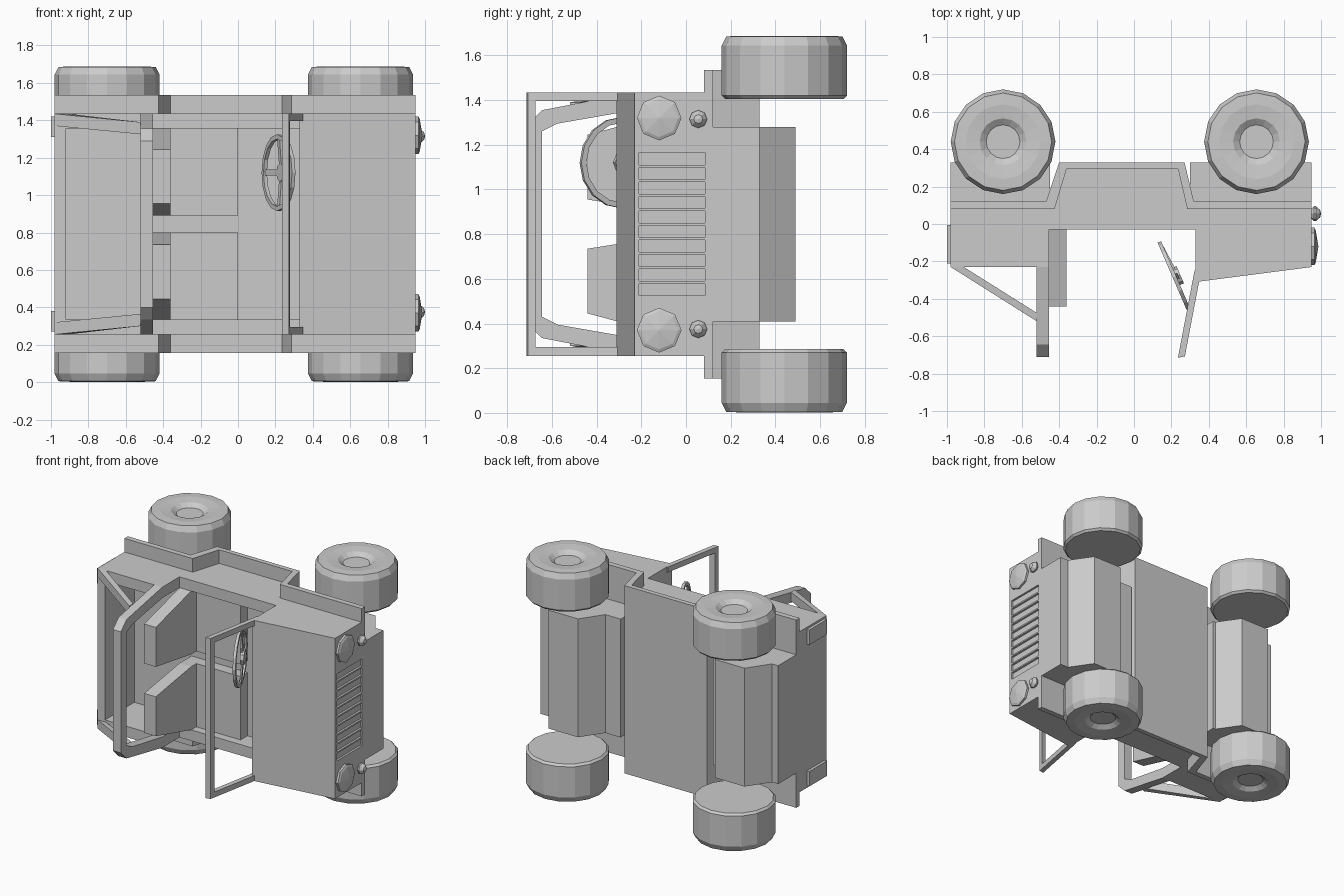
import bpy, bmesh, math
from mathutils import Vector, Matrix

if "Cube" in bpy.data.objects:
    bpy.data.objects.remove(bpy.data.objects["Cube"])

MID = 0.845  # the car lies on its side: length on x, roof towards -y, width on z


def finish(bm, name, mirror=False):
    if mirror:
        dup = bmesh.ops.duplicate(bm, geom=bm.verts[:] + bm.edges[:] + bm.faces[:])["geom"]
        for v in dup:
            if isinstance(v, bmesh.types.BMVert):
                v.co.z = 2 * MID - v.co.z
    bmesh.ops.recalc_face_normals(bm, faces=bm.faces[:])
    me = bpy.data.meshes.new(name)
    bm.to_mesh(me)
    bm.free()
    ob = bpy.data.objects.new(name, me)
    bpy.context.collection.objects.link(ob)
    return ob


def add_prism(bm, loop, vec):
    a = [bm.verts.new(p) for p in loop]
    b = [bm.verts.new(Vector(p) + Vector(vec)) for p in loop]
    n = len(a)
    bm.faces.new(a)
    bm.faces.new(b[::-1])
    for i in range(n):
        j = (i + 1) % n
        bm.faces.new((a[i], b[i], b[j], a[j]))


def prism(name, loop, vec, mirror=False):
    bm = bmesh.new()
    add_prism(bm, loop, vec)
    return finish(bm, name, mirror)


def side(name, pts, z0, z1, mirror=False):
    return prism(name, [(x, y, z0) for x, y in pts], (0, 0, z1 - z0), mirror)


def box(name, x0, x1, y0, y1, z0, z1, mirror=False):
    return side(name, [(x0, y0), (x1, y0), (x1, y1), (x0, y1)], z0, z1, mirror)


def lathe(name, prof, centre, axis, n, mirror=False, closed=False, turn=0):
    """Spin (radius, height) points about an axis through centre."""
    bm = bmesh.new()
    vs = [bm.verts.new((r, 0, h)) for r, h in prof]
    es = [bm.edges.new(p) for p in zip(vs, vs[1:])]
    if closed:
        es.append(bm.edges.new((vs[-1], vs[0])))
    bmesh.ops.spin(bm, geom=vs + es, cent=(0, 0, 0), axis=(0, 0, 1),
                   angle=2 * math.pi, steps=n, use_duplicate=False)
    bmesh.ops.remove_doubles(bm, verts=bm.verts[:], dist=0.0005)
    rot = Vector(axis).to_track_quat('Z', 'Y').to_matrix().to_4x4()
    bm.transform(Matrix.Translation(centre) @ rot @ Matrix.Rotation(turn, 4, 'Z'))
    return finish(bm, name, mirror)


# Tub: side walls, floor and tailgate
side("tub_side", [(-.98, -.23), (-.455, -.23), (-.455, -.03), (.33, -.03),
                  (.33, .12), (-.98, .12)], .255, .335, True)
box("tub_floor", -.98, .33, .11, .12, .335, 2 * MID - .335)
box("tailgate", -.98, -.92, -.23, .11, .335, 2 * MID - .335)
side("underbody_middle", [(-.47, .12), (.32, .12), (.27, .33), (-.40, .33)], .255, 2 * MID - .255)
box("underbody_front", .30, .95, .12, .33, .41, 1.28)
box("underbody_rear", -.98, -.45, .12, .33, .41, 1.28)

# Hood block with recessed grille slots
hood = side("hood", [(.33, -.31), (.95, -.23), (.95, .12), (.33, .12)], .255, 2 * MID - .255)
bm = bmesh.new()
for i in range(10):
    z = MID + (i - 4.5) * .065
    add_prism(bm, [(.935, -.21, z - .027), (.935, .085, z - .027),
                   (.935, .085, z + .027), (.935, -.21, z + .027)], (.05, 0, 0))
slots = finish(bm, "grille_slot_cutter")
slots.hide_render = True
slots.display_type = 'WIRE'
cut = hood.modifiers.new("grille_slots", 'BOOLEAN')
cut.operation = 'DIFFERENCE'
cut.solver = 'EXACT'
cut.object = slots

# Fender flares running into the sills
side("fender", [(-.98, .08), (-.425, .08), (-.36, .295), (.235, .295), (.285, .08), (.95, .08),
                (.95, .12), (.32, .12), (.27, .33), (-.40, .33), (-.47, .12), (-.98, .12)],
     .155, .255, True)

# Axle housings and wheels
for end, cx in (("rear", -.70), ("front", .655)):
    side(end + "_axle_housing", [(cx - .23, .33), (cx + .23, .33), (cx + .12, .49),
                                 (cx - .12, .49)], .41, 1.28)
    lathe(end + "_wheel", [(0, 0), (.265, 0), (.28, .015), (.28, .24), (.26, .28), (.20, .283),
                           (.125, .275), (.09, .25), (0, .25)],
          (cx, .44, .285), (0, 0, -1), 16, True)

# Lights
lathe("headlight", [(.10, 0), (.10, .015), (.085, .022), (0, .036)],
      (.95, -.12, 1.32), (1, 0, 0), 8, True)
lathe("indicator", [(.028, 0), (.04, .012), (.04, .022), (.02, .045), (0, .05)],
      (.95, .055, 1.315), (1, 0, 0), 8, True)
box("taillight", -1.0, -.98, -.21, -.005, 1.31, 1.42, True)

# Seats
box("seat_cushion", -.455, 0, .03, .11, .335, .80, True)
prism("seat_back", [(-.455, .11, .335), (-.455, -.03, .335), (-.455, -.44, .445),
                    (-.455, -.44, .735), (-.455, -.03, .80), (-.455, .11, .80)],
      (.095, 0, 0), True)

# Roll bar and its rear struts
outer = [(-.23, .255), (-.645, .335), (-.71, .40)]
inner = [(-.23, .335), (-.575, .395), (-.645, .43)]
flip = lambda pts: [(y, 2 * MID - z) for y, z in pts]
arch = outer + flip(outer)[::-1] + flip(inner) + inner[::-1]
prism("roll_bar", [(-.52, y, z) for y, z in arch], (.065, 0, 0))
prism("roll_bar_strut", [(-.98, -.23, .255), (-.91, -.23, .255), (-.52, -.475, .30),
                         (-.52, -.52, .30)], (0, 0, .065), True)

# Windshield frame, leaning back
lean = lambda y: .235 + (y + .715) * .19
frame = [(-.25, .255), (-.715, .255), (-.715, 2 * MID - .255), (-.25, 2 * MID - .255),
         (-.25, 2 * MID - .295), (-.68, 2 * MID - .295), (-.68, .295), (-.25, .295)]
prism("windshield_frame", [(lean(y), y, z) for y, z in frame], (.037, .007, 0))

# Steering wheel: rim, hub and three spokes
centre = Vector((.215, -.285, 1.12))
axis = Vector((.37, .16, 0)).normalized()
lathe("steering_rim", [(.205, -.008), (.205, .012), (.18, .012), (.18, -.008)],
      centre, axis, 16, closed=True)
lathe("steering_hub", [(0, .01), (.05, .01), (.05, .035), (0, .035)], centre, axis, 8)
across = Vector((0, 0, 1))
down = axis.cross(across)
down = down if down.y > 0 else -down
for i, d in enumerate((down, across, -across)):
    w = axis.cross(d) * .016
    prism("steering_spoke_%d" % (i + 1),
          [centre + axis * .015 - w, centre + d * .19 - w,
           centre + d * .19 + w, centre + axis * .015 + w], axis * .012)
